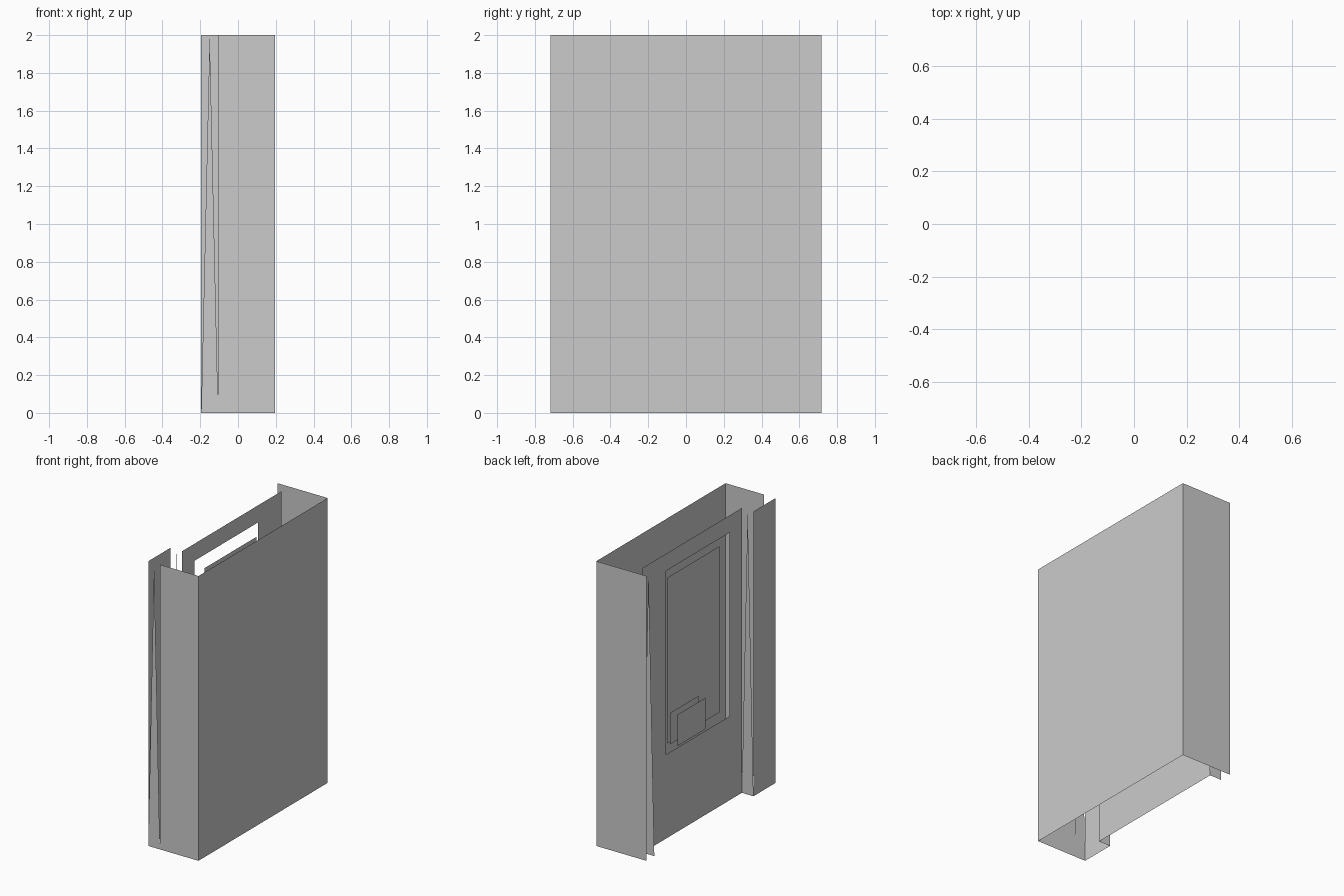
import bpy

if "Cube" in bpy.data.objects:
    bpy.data.objects.remove(bpy.data.objects["Cube"])

HALF_X, HALF_Y, TOP = 0.195, 0.717, 2.0
RECESS_X = -0.105            # plane of the recessed front panel
RECESS_Y = (-0.47, 0.63)     # ends of the recessed front panel


def add_mesh(name, verts, faces):
    mesh = bpy.data.meshes.new(name)
    mesh.from_pydata(verts, [], faces)
    mesh.update()
    obj = bpy.data.objects.new(name, mesh)
    bpy.context.collection.objects.link(obj)
    return obj


def rect_x(x, y0, y1, z0, z1):
    """Corners of an upright rectangle facing -x."""
    return [(x, y0, z0), (x, y0, z1), (x, y1, z1), (x, y1, z0)]


def panel_x(name, x, y0, y1, z0=0.0, z1=TOP):
    return add_mesh(name, rect_x(x, y0, y1, z0, z1), [(0, 1, 2, 3)])


def panel_y(name, y, x0, x1, z0=0.0, z1=TOP):
    verts = [(x0, y, z0), (x1, y, z0), (x1, y, z1), (x0, y, z1)]
    order = (0, 1, 2, 3) if y < 0 else (3, 2, 1, 0)
    return add_mesh(name, verts, [order])


def wedge_y(name, y):
    """Thin triangular web between the outer face and the recess."""
    mid = (RECESS_X - HALF_X) / 2
    verts = [(-HALF_X, y, 0), (RECESS_X, y, 0), (mid, y, TOP)]
    return add_mesh(name, verts, [(0, 1, 2)])


# Outer sheet walls
back = panel_x("back_wall", HALF_X, -HALF_Y, HALF_Y)
back.data.flip_normals()
panel_y("short_side_wall", -HALF_Y, RECESS_X, HALF_X)
panel_y("full_side_wall", HALF_Y, -HALF_X, HALF_X)

# Projecting strip and the tapered webs along the recess
panel_x("projecting_strip", -HALF_X, -HALF_Y, RECESS_Y[0])
for name, y in (("outer_web", -HALF_Y), ("inner_web", RECESS_Y[0]), ("far_web", RECESS_Y[1])):
    wedge_y(name, y)

# Recessed panel with a window opening
outer = rect_x(RECESS_X, RECESS_Y[0], RECESS_Y[1], 0, TOP)
inner = rect_x(RECESS_X, -0.335, 0.372, 0.59, 1.88)
ring = [(i, (i + 1) % 4, (i + 1) % 4 + 4, i + 4) for i in range(4)]
add_mesh("window_panel", outer + inner, ring)

# Sheet behind the window and the two small plates in its lower corner
panel_x("inner_sheet", -0.08, -0.255, 0.32, 0.64, 1.806)
for name, x in (("rear_plate", RECESS_X), ("front_plate", -0.158)):
    panel_x(name, x, 0.01, 0.32, 0.645, 0.865)
